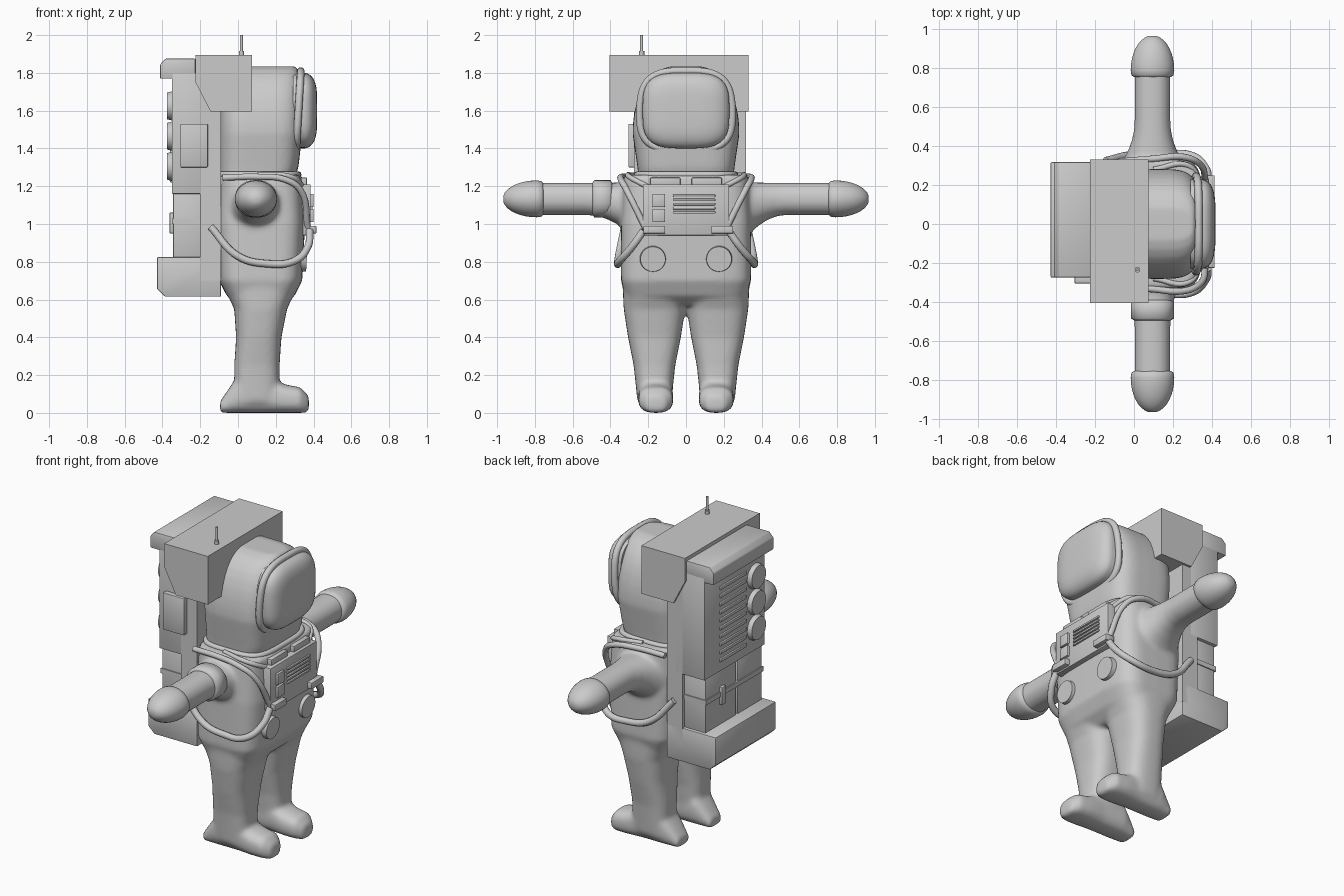
import bpy, bmesh, math
from mathutils import Vector

cube = bpy.data.objects.get("Cube")
if cube:
    bpy.data.objects.remove(cube)

GREY = (.6, .6, .6, 1)
suit = bpy.data.materials.new("light_grey")
suit.use_nodes = True
suit.diffuse_color = GREY
suit.node_tree.nodes["Principled BSDF"].inputs["Base Color"].default_value = GREY

# Maps (along, u, v) to x, y, z for each loft axis
PLACE = {"x": lambda along, u, v: (along, u, v),
         "y": lambda along, u, v: (u, along, v),
         "z": lambda along, u, v: (u, v, along)}


def finish(name, bm, angle=35):
    bmesh.ops.recalc_face_normals(bm, faces=bm.faces)
    mesh = bpy.data.meshes.new(name)
    bm.to_mesh(mesh)
    bm.free()
    ob = bpy.data.objects.new(name, mesh)
    bpy.context.collection.objects.link(ob)
    mesh.materials.append(suit)
    bpy.ops.object.select_all(action="DESELECT")
    ob.select_set(True)
    bpy.context.view_layer.objects.active = ob
    bpy.ops.object.shade_smooth_by_angle(angle=math.radians(angle))
    return ob


def oval(centre_u, centre_v, half_u, half_v, power, count=40):
    """Points round a superellipse; a higher power is boxier."""
    for i in range(count):
        turn = math.tau * i / count
        c, s = math.cos(turn), math.sin(turn)
        yield (centre_u + half_u * math.copysign(abs(c) ** (2 / power), c),
               centre_v + half_v * math.copysign(abs(s) ** (2 / power), s))


def loft(bm, axis, sections, power):
    """Skin rounded sections given as (along, centre u, v, half u, v)."""
    rings = [[bm.verts.new(PLACE[axis](along, u, v)) for u, v in oval(*shape, power)]
             for along, *shape in sections]
    for lower, upper in zip(rings, rings[1:]):
        for i in range(len(lower)):
            bm.faces.new((lower[i - 1], lower[i], upper[i], upper[i - 1]))
    bm.faces.new(rings[0])
    bm.faces.new(rings[-1])


def dome(base, tip, shrink_u, shrink_v):
    """Sections that round off from a base section towards a tip."""
    along, cu, cv, half_u, half_v = base
    for degrees in range(0, 90, 10):
        a = math.radians(degrees)
        yield (along + (tip - along) * math.sin(a), cu, cv,
               half_u * math.cos(a) ** shrink_u, half_v * math.cos(a) ** shrink_v)


def fuse(ob):
    remesh = ob.modifiers.new("fuse", "REMESH")
    remesh.mode = "VOXEL"
    remesh.voxel_size = .013
    remesh.use_smooth_shade = True
    smooth = ob.modifiers.new("soften", "SMOOTH")
    smooth.iterations = 8


def bevel_edges(bm, width):
    if width:
        bmesh.ops.bevel(bm, geom=bm.edges[:], offset=width, segments=2,
                        affect="EDGES", profile=.5)


def box(name, x, y, z, bevel=.004):
    """Box spanning the given (low, high) ranges."""
    bm = bmesh.new()
    bmesh.ops.create_cube(bm, size=1)
    for v in bm.verts:
        v.co = [low + (c + .5) * (high - low) for c, (low, high) in zip(v.co, (x, y, z))]
    bevel_edges(bm, bevel)
    return finish(name, bm)


def prism(name, profile, y, bevel):
    """Extrude an x-z outline across the y range."""
    bm = bmesh.new()
    face = bm.faces.new([bm.verts.new((px, y[0], pz)) for px, pz in profile])
    grown = bmesh.ops.extrude_face_region(bm, geom=[face])["geom"]
    bmesh.ops.translate(bm, vec=(0, y[1] - y[0], 0),
                        verts=[v for v in grown if isinstance(v, bmesh.types.BMVert)])
    bevel_edges(bm, bevel)
    return finish(name, bm)


def disc(name, centre, radius, depth, direction, taper=0):
    bm = bmesh.new()
    bmesh.ops.create_cone(bm, cap_ends=True, segments=32, radius1=radius,
                          radius2=radius - taper, depth=depth)
    ob = finish(name, bm)
    ob.location = centre
    ob.rotation_euler = Vector(direction).to_track_quat("Z", "Y").to_euler()


def tube(name, points, radius, cyclic=False):
    curve = bpy.data.curves.new(name, "CURVE")
    curve.dimensions = "3D"
    curve.bevel_depth = radius
    curve.bevel_resolution = 3
    curve.resolution_u = 8
    curve.use_fill_caps = True
    spline = curve.splines.new("BEZIER")
    spline.bezier_points.add(len(points) - 1)
    for point, co in zip(spline.bezier_points, points):
        point.co = co
        point.handle_left_type = point.handle_right_type = "AUTO"
    spline.use_cyclic_u = cyclic
    curve.materials.append(suit)
    bpy.context.collection.objects.link(bpy.data.objects.new(name, curve))


# Suit body: torso, legs, feet and arms fused together
MID_X = .12
ARM_X, ARM_Z, ARM_R = .095, 1.133, .092
body = bmesh.new()
loft(body, "z", [(z, MID_X, 0, half_x, half_y) for z, half_x, half_y in (
    (.57, .12, .25), (.62, .18, .32), (.7, .22, .345), (1, .235, .345),
    (1.26, .22, .33))], 4.5)
for side in (-1, 1):
    loft(body, "z", [(z, x, side * .167, half_x, half_y) for z, x, half_x, half_y in (
        (.06, .1, .12, .09), (.25, .1, .12, .11), (.4, .11, .12, .14),
        (.55, .12, .14, .163), (.7, .12, .21, .17))], 2.8)
    loft(body, "x", [(x, side * .16, half_z, half_y, half_z) for x, half_y, half_z in (
        (-.095, .06, .03), (0, .09, .1), (.15, .09, .1), (.25, .094, .075),
        (.33, .09, .068), (.375, .05, .045))], 2.6)
    # Arm sleeve, flaring into the torso
    flare = .09 if side > 0 else .06
    sleeve = []
    for i in range(6):
        extra = flare * (1 - i / 5) ** 2
        radius = ARM_R + extra
        sleeve.append((side * (.28 + .05 * i), ARM_X, ARM_Z - extra * .9, radius, radius * .93))
    sleeve.append((side * .8, ARM_X, ARM_Z, ARM_R, ARM_R * .93))
    loft(body, "y", sleeve, 2.2)
    # Gloves
    glove = bmesh.new()
    wrist = [(side * y, ARM_X, ARM_Z, r, r * .87) for y, r in ((.755, .095), (.765, .108), (.79, .112))]
    loft(glove, "y", wrist[:-1] + list(dome(wrist[-1], side * .97, 1, 1)), 2)
    finish("glove", glove, 60)
fuse(finish("suit_body", body))

# Arm cuff
cuff = bmesh.new()
loft(cuff, "y", [(y, ARM_X, ARM_Z, r, r * .9) for y, r in (
    (-.39, .095), (-.4, .11), (-.485, .11), (-.495, .095))], 2.3)
finish("arm_cuff", cuff, 60)

# Helmet shell, visor and rim
HEAD_Z = 1.6
shell = bmesh.new()
loft(shell, "z", [(1.24, .1, 0, .2, .25), (1.3, .11, 0, .21, .257),
                  *dome((1.48, MID_X, 0, .22, .283), 1.84, .1, .7)], 4)
fuse(finish("helmet", shell))
visor = bmesh.new()
loft(visor, "x", [(.29, 0, HEAD_Z, .23, .2),
                  *dome((.35, 0, HEAD_Z, .23, .2), .42, .5, .5)], 3.4)
finish("visor", visor, 60)
# The rim leans back with the shell and narrows towards the top
tube("visor_rim", [(.32 + (z - HEAD_Z) * .06, y * (1 - max(0, z - HEAD_Z) / 4), z)
                   for y, z in oval(0, HEAD_Z, .245, .21, 3.2)], .02, True)
tube("neck_ring", [(x, y, 1.262) for x, y in oval(.11, 0, .21, .26, 4)], .016, True)

# Life support pack
NEAR, FAR = -.275, .318
WIDTH = (NEAR, FAR)
box("pack_core", (-.2, -.09), WIDTH, (.7, 1.77), 0)
box("pack_upper", (-.35, -.15), WIDTH, (1.16, 1.8))
prism("pack_top", [(-.225, 1.77), (-.412, 1.77), (-.412, 1.845),
                   (-.385, 1.875), (-.225, 1.875)], WIDTH, .005)
prism("pack_base", [(-.09, .615), (-.385, .615), (-.428, .655), (-.428, .825),
                    (-.09, .825)], WIDTH, .005)
for span in ((NEAR + .02, -.02), (0, FAR - .02)):
    box("pack_compartment", (-.343, -.18), span, (.82, 1.17))
box("pack_strap", (-.35, -.18), (NEAR + .014, FAR - .014), (1, 1.03), 0)
box("strap_clip", (-.362, -.34), (.12, .16), (.95, 1.06))
box("side_panel", (-.305, -.16), (-.305, -.26), (1.3, 1.53))
for i in range(10):
    low = 1.22 + i * .05
    box("vent_louvre", (-.36, -.34), (-.09, .17), (low, low + .02))
for i in range(3):
    disc("pack_dial", (-.362, -.18, 1.305 + i * .16), .078, .03, (-1, 0, 0), .008)

# Hood over the helmet, with antenna
prism("hood", [(.075, 1.595), (.075, 1.895), (-.225, 1.895), (-.225, 1.75),
               (-.145, 1.595)], (-.405, .332), 0)
disc("antenna_base", (.018, -.235, 1.904), .014, .024, (0, 0, 1))
disc("antenna", (.018, -.235, 1.945), .008, .11, (0, 0, 1))

# Chest control unit
box("chest_unit", (.3, .385), (-.228, .228), (.94, 1.21))
for low in (1.01, 1.09):
    box("chest_button", (.37, .4), (-.178, -.11), (low, low + .07))
for i in range(5):
    low = 1.055 + i * .022
    box("grille_bar", (.375, .395), (-.07, .155), (low, low + .013))
for y in (-.168, .192):
    box("hose_clip", (.355, .415), (y - .058, y + .058), (.95, .99))

# Hoses, collar tabs and hip discs on both sides
HOSES = {
    "shoulder_hose": (.017, [(-.08, .32, 1.245), (.1, .335, 1.25), (.25, .345, 1.235),
                             (.33, .315, 1.18), (.37, .215, .98)]),
    "collar_hose": (.014, [(.1, .28, 1.26), (.28, .3, 1.25), (.35, .19, 1.19)]),
    "waist_hose": (.02, [(.38, .225, .965), (.37, .285, .88), (.3, .35, .805),
                         (.15, .36, .79), (0, .357, .83), (-.145, .325, .985)])}
for side in (-1, 1):
    for name, (radius, path) in HOSES.items():
        tube(name, [(x, side * y, z) for x, y, z in path], radius)
    box("collar_tab", (.27, .365), sorted((side * .03, side * .19)), (1.2, 1.245))
    disc("hip_disc", (.347, side * .175, .815), .07, .035, (1, 0, -.06), .004)
